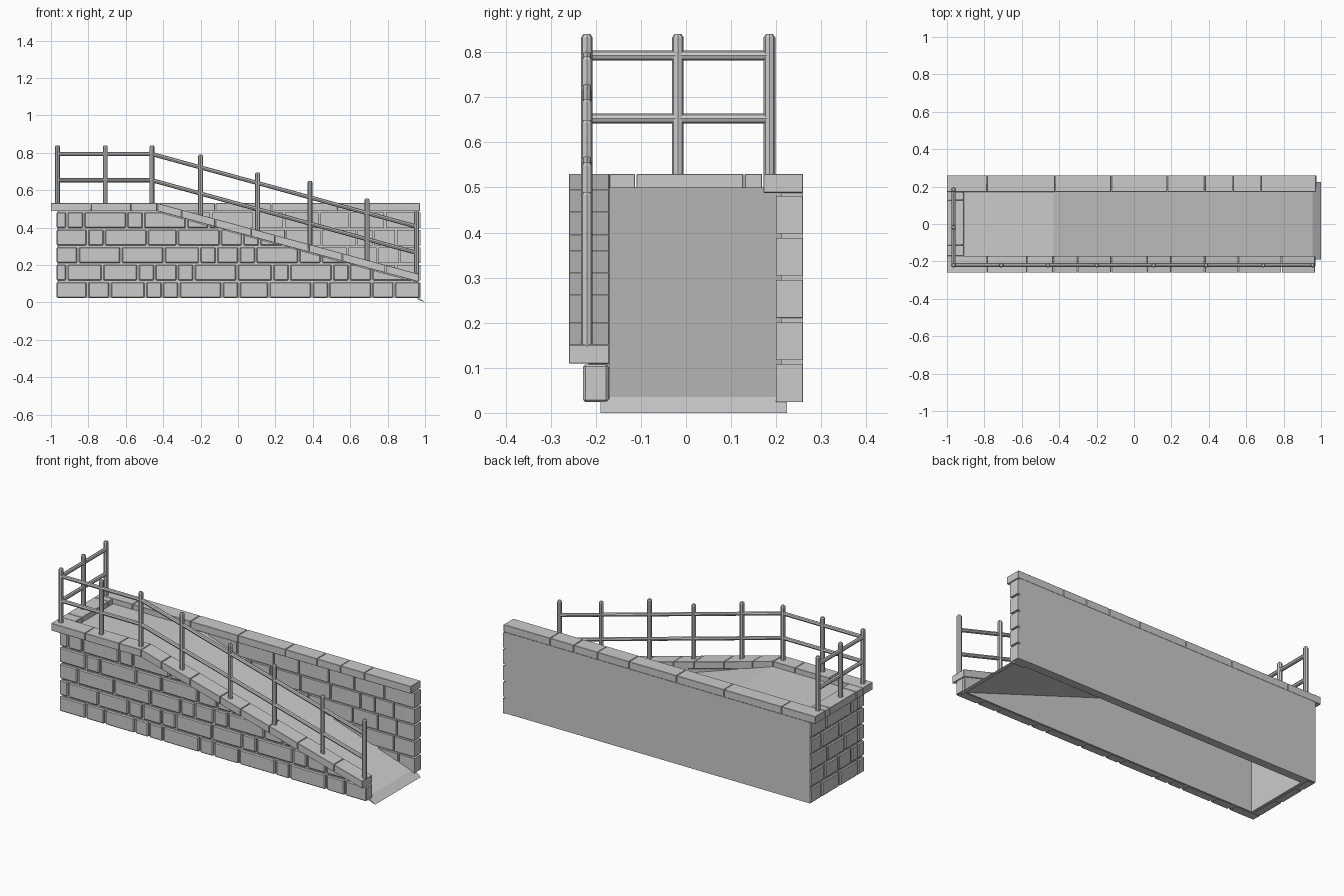
import bpy, bmesh, random
from mathutils import Vector

random.seed(7)
default = bpy.data.objects.get("Cube")
if default:
    bpy.data.objects.remove(default)

BEND, FOOT, TOP, SLOPE = -0.43, 0.97, 0.53, 0.271
CAP = 0.042


def cap_top(x):
    return TOP - SLOPE * max(0, x - BEND)


def finish(bm, name, bevel=0):
    bmesh.ops.recalc_face_normals(bm, faces=bm.faces)
    mesh = bpy.data.meshes.new(name)
    bm.to_mesh(mesh)
    bm.free()
    obj = bpy.data.objects.new(name, mesh)
    bpy.context.collection.objects.link(obj)
    if bevel:
        mod = obj.modifiers.new("Edges", 'BEVEL')
        mod.width, mod.segments = bevel, 1
    return obj


def add_prism(bm, profile, y0, y1):
    """Extrude an xz outline from y0 to y1."""
    face = bm.faces.new([bm.verts.new((x, y0, z)) for x, z in profile])
    out = bmesh.ops.extrude_face_region(bm, geom=[face])["geom"]
    verts = [v for v in out if isinstance(v, bmesh.types.BMVert)]
    bmesh.ops.translate(bm, verts=verts, vec=(0, y1 - y0, 0))


def add_box(bm, x0, x1, y0, y1, z0, z1):
    add_prism(bm, [(x0, z0), (x1, z0), (x1, z1), (x0, z1)], y0, y1)


def prism(name, profile, y0, y1):
    bm = bmesh.new()
    add_prism(bm, profile, y0, y1)
    return finish(bm, name)


def rod(bm, a, b, radius, tip=0):
    """Eight-sided bar between two points, with an optional tapered tip."""
    a, b = Vector(a), Vector(b)
    turn = (b - a).to_track_quat('Z', 'Y').to_matrix().to_4x4()
    for p, q, r in ((a, b, radius), (b, b + (b - a).normalized() * tip, radius * 0.6)):
        if p == q:
            continue
        mat = turn.copy()
        mat.translation = (p + q) / 2
        bmesh.ops.create_cone(bm, cap_ends=True, segments=8, radius1=radius,
                              radius2=r, depth=(q - p).length, matrix=mat)


def bricks(name, start, end, place, cut=None):
    """Five courses of uneven bricks; place() turns a span into box limits."""
    bm = bmesh.new()
    course, gap = 0.0935, 0.01
    for row in range(5):
        z = 0.024 + row * course
        u = start
        while u < end - 0.01:
            width = random.choice((0.09, 0.12, 0.16, 0.19, 0.23))
            if u == start:
                width = (0.17, 0.06, 0.12)[row % 3]
            stop = end if end - u - width < 0.07 else u + width
            add_box(bm, *place(u, stop - (gap if stop < end else 0)), z, z + course - gap)
            u = stop
    # Trim the courses along the slope
    if cut:
        point, normal = cut
        res = bmesh.ops.bisect_plane(bm, geom=bm.verts[:] + bm.edges[:] + bm.faces[:],
                                     plane_co=point, plane_no=normal, clear_outer=True)
        rim = [e for e in res["geom_cut"] if isinstance(e, bmesh.types.BMEdge)]
        bmesh.ops.holes_fill(bm, edges=rim)
    return finish(bm, name, 0.005)


# Wall cores
under = TOP - CAP
prism("front_wall", [(-0.96, 0.025), (FOOT - 0.01, 0.025),
                     (FOOT - 0.01, cap_top(FOOT) - CAP), (BEND, under), (-0.96, under)],
      -0.216, -0.17)
for name, x0, x1, y0, y1 in (("back_wall", -0.965, 0.962, 0.212, 0.26),
                             ("end_wall", -0.96, -0.91, -0.2, 0.25)):
    prism(name, [(x0, 0.025), (x1, 0.025), (x1, under), (x0, under)], y0, y1)

# Brick facings
bricks("front_bricks", -0.97, FOOT, lambda a, b: (a, b, -0.228, -0.172),
       ((BEND, 0, under), (SLOPE, 0, 1)))
bricks("end_bricks", -0.168, 0.256, lambda a, b: (-0.97, -0.92, a, b))
ramp_slope = (0.5 - 0.035) / (0.955 - BEND)
bricks("back_bricks", -0.9, 0.975, lambda a, b: (a, b, 0.2, 0.259),
       ((BEND, 0, 0.47), (-ramp_slope, 0, -1)))

# Landing, ramp and the lip at its foot
prism("ramp_floor", [(-0.92, 0.5), (BEND, 0.5), (0.955, 0.035), (0.955, 0.022),
                     (BEND, 0.485), (-0.92, 0.485)], -0.18, 0.212)
prism("ramp_lip", [(0.955, 0.035), (1, 0), (0.96, 0.015)], -0.19, 0.224)


# Coping stones
def coping(name, joints, y0, y1, height):
    bm = bmesh.new()
    for a, b in zip(joints, joints[1:]):
        b -= 0.003
        add_prism(bm, [(a, height(a) - CAP), (b, height(b) - CAP),
                       (b, height(b)), (a, height(a))], y0, y1)
    return finish(bm, name, 0.0015)


coping("front_coping", [-1, -0.785, -0.57, BEND, -0.3, -0.12, 0.07, 0.2, 0.38, 0.56, 0.79, FOOT],
       -0.26, -0.17, cap_top)
coping("back_coping", [-1, -0.785, -0.42, -0.12, 0.18, 0.38, 0.53, 0.68, 0.975],
       0.172, 0.26, lambda x: TOP)
bm = bmesh.new()
ends = [-0.17, -0.11, 0.13, 0.172]
for a, b in zip(ends, ends[1:]):
    add_box(bm, -1, -0.91, a, b - 0.003, under, TOP)
finish(bm, "end_coping", 0.0015)

# Railing posts
RAIL_Y, RAIL_X = -0.22, -0.965
posts = bmesh.new()
for x, top in ((RAIL_X, 0.84), (-0.71, 0.84), (-0.46, 0.84), (-0.2, 0.79),
               (0.105, 0.695), (0.385, 0.65), (0.69, 0.555), (0.955, 0.49)):
    rod(posts, (x, RAIL_Y, cap_top(x) - 0.01), (x, RAIL_Y, top - 0.007), 0.013, 0.007)
for y in (-0.018, 0.185):
    rod(posts, (RAIL_X, y, TOP - 0.01), (RAIL_X, y, 0.833), 0.013, 0.007)
finish(posts, "railing_posts")

# Rails: across the end, along the landing, down the ramp
rails = bmesh.new()
for z in (0.793, 0.653):
    path = [(RAIL_X, 0.185, z), (RAIL_X, RAIL_Y, z), (-0.46, RAIL_Y, z),
            (0.955, RAIL_Y, z - 0.388)]
    for a, b in zip(path, path[1:]):
        rod(rails, a, b, 0.011)
finish(rails, "rails")
